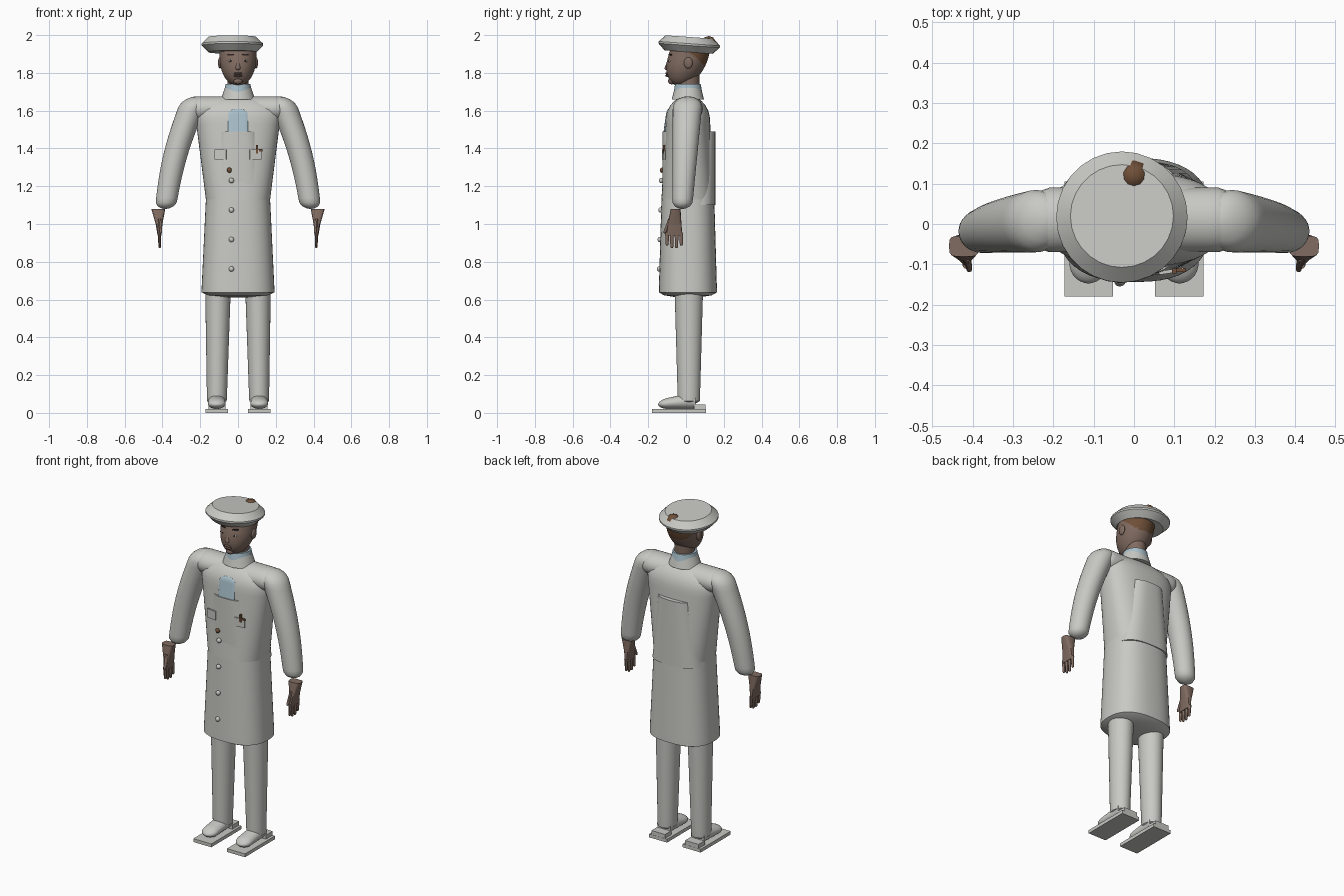
import bpy, bmesh, math
from mathutils import Vector, Matrix

old = bpy.data.objects.get("Cube")
if old:
    bpy.data.objects.remove(old, do_unlink=True)


def material(name, *rgb):
    colour = (*rgb, 1)
    mat = bpy.data.materials.new(name)
    mat.use_nodes = True
    mat.diffuse_color = colour
    mat.node_tree.nodes["Principled BSDF"].inputs["Base Color"].default_value = colour
    return mat


WHITE = material("white cloth", .58, .58, .55)
SKIN = material("brown skin", .22, .15, .12)
HAIR = material("brown hair", .16, .08, .04)
BLUE = material("pale blue shirt", .4, .53, .6)
DARK = material("dark features", .03, .02, .02)
LIP = material("lip", .17, .1, .08)
EYE = material("eye white", .45, .43, .4)


def finish(name, bm, mat):
    bmesh.ops.recalc_face_normals(bm, faces=bm.faces)
    mesh = bpy.data.meshes.new(name)
    bm.to_mesh(mesh)
    bm.free()
    mesh.materials.append(mat)
    obj = bpy.data.objects.new(name, mesh)
    bpy.context.collection.objects.link(obj)
    bpy.ops.object.select_all(action="DESELECT")
    obj.select_set(True)
    bpy.context.view_layer.objects.active = obj
    bpy.ops.object.shade_smooth_by_angle(angle=math.radians(40))
    return obj


def dome(distance, radius):
    """Width factor near an end that is rounded over the given radius."""
    if distance >= radius:
        return 1
    return max(math.sqrt(1 - (1 - distance / radius) ** 2), .1)


def tube(name, mat, start, end, size, end_size, round_start=0, round_end=0,
         bow=0, power=2, axis=2, sides=32, steps=20):
    """Tapered tube of superellipse sections, square to one axis, with domed ends."""
    start, end = Vector(start), Vector(end)
    size, end_size = Vector(size), Vector(end_size)
    across = [i for i in range(3) if i != axis]
    length = abs(end[axis] - start[axis])
    bm = bmesh.new()
    loops = []
    for k in range(steps + 1):
        t = (1 - math.cos(math.pi * k / steps)) / 2
        centre = start.lerp(end, t)
        centre.x += bow * math.sin(math.pi * t)
        half = size.lerp(end_size, t)
        half *= dome(t * length, round_start) * dome((1 - t) * length, round_end)
        loop = []
        for j in range(sides):
            angle = math.tau * j / sides
            co = centre.copy()
            for i, h, f in zip(across, half, (math.cos(angle), math.sin(angle))):
                co[i] += h * math.copysign(abs(f) ** (2 / power), f)
            loop.append(bm.verts.new(co))
        loops.append(loop)
    for low, high in zip(loops, loops[1:]):
        for j in range(sides):
            bm.faces.new((low[j - 1], low[j], high[j], high[j - 1]))
    bm.faces.new(loops[0])
    bm.faces.new(loops[-1])
    return finish(name, bm, mat)


def placed(loc, size, turn=0):
    return (Matrix.Translation(loc) @ Matrix.Rotation(turn, 4, "Z")
            @ Matrix.Diagonal((*size, 1)))


def ball(name, mat, loc, size, segments=16):
    bm = bmesh.new()
    bmesh.ops.create_uvsphere(bm, u_segments=segments, v_segments=segments // 2,
                              radius=1, matrix=placed(loc, size))
    return finish(name, bm, mat)


def box(name, mat, loc, size, turn=0):
    bm = bmesh.new()
    bmesh.ops.create_cube(bm, size=1, matrix=placed(loc, size, turn))
    return finish(name, bm, mat)


# Coat: skirt, inner panel rising to open slits, jacket and shoulder yoke
tube("coat_skirt", WHITE, (0, .01, .61), (0, .01, 1.13), (.195, .155), (.17, .14),
     round_start=.03, power=2.5, sides=48)
tube("coat_panel", WHITE, (0, .015, 1.1), (0, .015, 1.49), (.165, .14), (.12, .14),
     power=3, sides=48)
tube("jacket", WHITE, (0, .01, 1.13), (0, .01, 1.68), (.17, .14), (.24, .11),
     round_end=.12, power=2.5, sides=48)
tube("shoulder_yoke", WHITE, (-.26, .01, 1.61), (.26, .01, 1.61), (.08, .066), (.08, .066),
     round_start=.05, round_end=.05, axis=0)

# Collars and neck
tube("coat_collar", WHITE, (0, .01, 1.66), (0, .01, 1.72), (.09, .085), (.07, .07))
tube("shirt_collar", BLUE, (0, .01, 1.7), (0, .01, 1.74), (.073, .075), (.066, .068))
tube("neck", SKIN, (0, .01, 1.67), (0, .015, 1.82), (.055, .058), (.055, .058))

# Head, with hair coloured over the upper back
head = tube("head", SKIN, (0, -.03, 1.73), (0, .03, 1.95), (.097, .107), (.097, .107),
            round_start=.15, round_end=.04, sides=48, steps=36)
head.data.materials.append(HAIR)
for face in head.data.polygons:
    back = face.center.y - .02
    if back > 0 and face.center.z > 1.91 - back * .9:
        face.material_index = 1
ball("hair_bun", HAIR, (0, .12, 1.955), (.04, .04, .04), segments=10)

# Beret: chamfered disc, tipped backwards
bm = bmesh.new()
bmesh.ops.create_cone(bm, cap_ends=True, segments=28, radius1=.163, radius2=.163, depth=.08)
rim = [e for e in bm.edges if e.calc_face_angle() > 1]
bmesh.ops.bevel(bm, geom=rim, offset=.035, segments=1, affect="EDGES")
beret = finish("beret", bm, WHITE)
beret.location = (-.03, .017, 1.95)
beret.rotation_euler.x = -.07

# Nose, mouth and chin
tube("nose", SKIN, (0, -.1, 1.815), (0, -.085, 1.885), (.016, .018), (.005, .006),
     round_start=.015, sides=12)
for name, z in (("upper_lip", 1.797), ("lower_lip", 1.785)):
    ball(name, LIP, (0, -.095, z), (.023, .015, .007))
ball("chin", SKIN, (0, -.075, 1.757), (.024, .02, .018))

# Buttons and shirt front
for i in range(4):
    ball(f"coat_button_{i + 1}", WHITE, (-.035, -.143 + .004 * i, .762 + .156 * i),
         (.014, .012, .014))
ball("brown_button", HAIR, (-.046, -.128, 1.285), (.014, .01, .014), segments=10)
tube("shirt_front", BLUE, (0, -.11, 1.48), (0, -.09, 1.61), (.053, .01), (.053, .012),
     round_end=.03, power=4)

# Pen clipped over the left pocket
box("pen", HAIR, (.1, -.117, 1.395), (.012, .012, .045))
box("pen_clip", HAIR, (.114, -.115, 1.39), (.03, .008, .012))

for side, s in (("left", 1), ("right", -1)):
    # Side features of the face
    ball(side + "_eye", EYE, (s * .038, -.083, 1.862), (.015, .008, .007))
    ball(side + "_pupil", DARK, (s * .038, -.09, 1.862), (.006, .004, .006))
    box(side + "_eyebrow", DARK, (s * .038, -.081, 1.897), (.034, .012, .008), s * .3)
    ball(side + "_ear", SKIN, (s * .096, .012, 1.853), (.01, .023, .03))

    # Breast pocket and sleeve
    box(side + "_pocket", WHITE, (s * .093, -.117, 1.368), (.062, .009, .052), s * .15)
    tube(side + "_sleeve", WHITE, (s * .22, .01, 1.675), (s * .385, -.02, 1.08),
         (.075, .08), (.055, .052), round_start=.06, round_end=.04, bow=s * .025)

    # Hand: flared wrist, palm, fingers and thumb
    tube(side + "_wrist", SKIN, (s * .422, -.055, 1.08), (s * .418, -.06, 1),
         (.037, .026), (.018, .036), power=4, sides=16)
    tube(side + "_palm", SKIN, (s * .418, -.06, 1), (s * .416, -.062, .94),
         (.018, .036), (.01, .043), power=4, sides=16)
    for i in range(4):
        y = -.1 + .025 * i
        reach = .07 + .015 * math.sin(math.pi * i / 3)
        tube(f"{side}_finger_{i + 1}", SKIN, (s * .417, y, .955), (s * .414, y, .955 - reach),
             (.009, .011), (.006, .008), round_end=.008, sides=10)
    tube(side + "_thumb", SKIN, (s * .415, -.08, 1.03), (s * .408, -.115, .95),
         (.011, .014), (.007, .008), round_end=.01, sides=10)

    # Trouser leg, shoe, sole and heel
    tube(side + "_leg", WHITE, (s * .112, .015, .045), (s * .105, .015, .75),
         (.052, .058), (.07, .078), round_start=.02)
    tube(side + "_shoe", WHITE, (s * .113, -.147, .045), (s * .112, .05, .065),
         (.048, .024), (.045, .045), round_start=.05, axis=1)
    box(side + "_sole", WHITE, (s * .112, -.037, .01), (.12, .285, .02))
    box(side + "_heel", WHITE, (s * .112, .073, .032), (.09, .063, .025))
